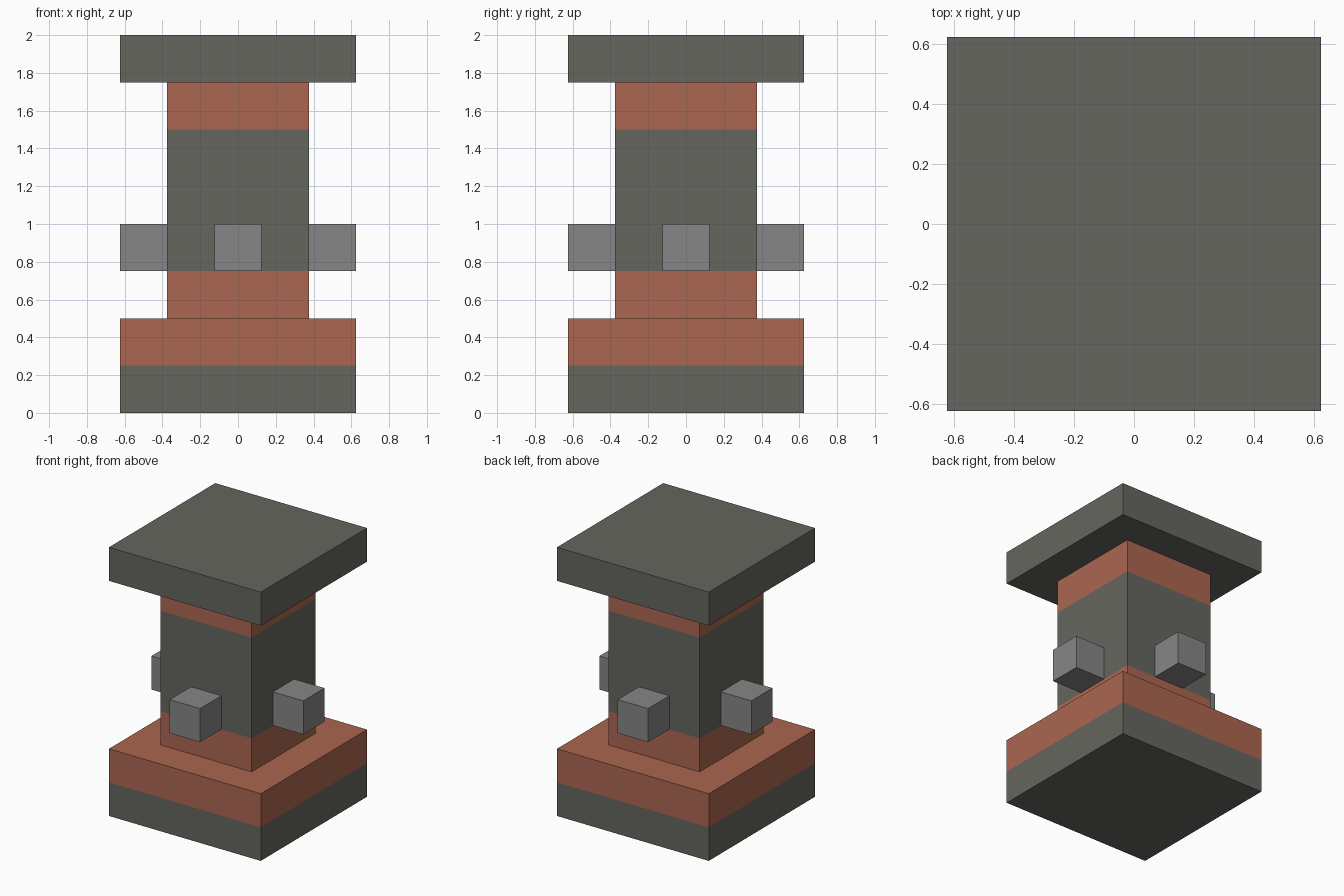
import bpy
import bmesh
from math import radians
from mathutils import Matrix, Vector

default = bpy.data.objects.get("Cube")
if default:
    bpy.data.objects.remove(default, do_unlink=True)


def make_material(name, rgb):
    mat = bpy.data.materials.new(name)
    mat.use_nodes = True
    colour = (*rgb, 1.0)
    mat.diffuse_color = colour
    bsdf = mat.node_tree.nodes["Principled BSDF"]
    bsdf.inputs["Base Color"].default_value = colour
    bsdf.inputs["Roughness"].default_value = 0.9
    return mat


stone = make_material("dark stone", (0.130, 0.133, 0.114))
clay = make_material("fired clay", (0.41, 0.133, 0.08))
metal = make_material("grey metal", (0.238, 0.238, 0.238))


def block(name, centre, size, materials, clay_bands=(), turn=0.0):
    """Box with optional height bands cut in and given the second material."""
    bm = bmesh.new()
    bmesh.ops.create_cube(bm, size=1.0)
    bmesh.ops.scale(bm, vec=size, verts=bm.verts)
    bmesh.ops.translate(bm, vec=centre, verts=bm.verts)
    bmesh.ops.rotate(bm, cent=(0, 0, 0), verts=bm.verts,
                     matrix=Matrix.Rotation(turn, 3, "Z"))
    low, high = centre[2] - size[2] / 2, centre[2] + size[2] / 2
    for z in {z for band in clay_bands for z in band if low < z < high}:
        bmesh.ops.bisect_plane(bm, geom=bm.verts[:] + bm.edges[:] + bm.faces[:],
                               plane_co=Vector((0, 0, z)), plane_no=Vector((0, 0, 1)))
    for face in bm.faces:
        z = face.calc_center_median().z
        face.material_index = int(any(a <= z <= b for a, b in clay_bands))
    mesh = bpy.data.meshes.new(name)
    bm.to_mesh(mesh)
    bm.free()
    for mat in materials:
        mesh.materials.append(mat)
    obj = bpy.data.objects.new(name, mesh)
    bpy.context.collection.objects.link(obj)
    return obj


# Plinth, banded column and cap slab
block("base", (0, 0, 0.25), (1.25, 1.25, 0.5), (stone, clay), [(0.25, 0.5)])
block("column", (0, 0, 1.125), (0.75, 0.75, 1.25), (stone, clay),
      [(0.5, 0.75), (1.5, 1.75)])
block("cap", (0, 0, 1.875), (1.25, 1.25, 0.25), (stone,))

# One peg on each side of the column
for i, side in enumerate(("front", "left", "back", "right")):
    block(side + "_peg", (0, -0.5, 0.875), (0.25, 0.25, 0.25), (metal,),
          turn=radians(90 * i))
